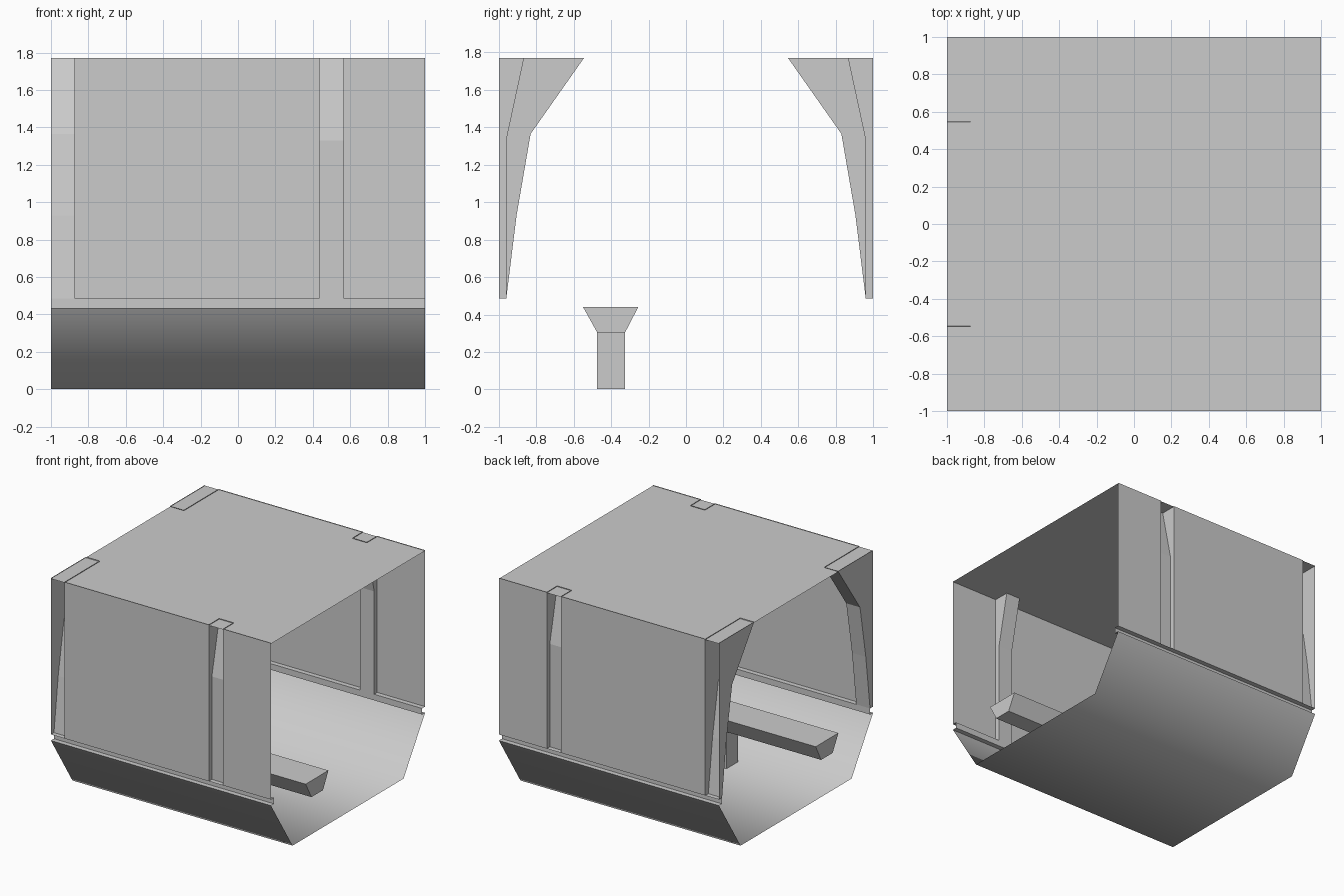
import bpy

if "Cube" in bpy.data.objects:
    bpy.data.objects.remove(bpy.data.objects["Cube"])

TOP, LEDGE, RIM = 1.77, 0.485, 0.435


def make(name, verts, faces, mirror=False, smooth=False):
    mesh = bpy.data.meshes.new(name)
    mesh.from_pydata(verts, [], faces)
    obj = bpy.data.objects.new(name, mesh)
    bpy.context.collection.objects.link(obj)
    if smooth:
        mesh.polygons.foreach_set("use_smooth", [True] * len(mesh.polygons))
    if mirror:
        mod = obj.modifiers.new("mirror", 'MIRROR')
        mod.use_axis = (False, True, False)
        mod.use_mirror_merge = False
    return obj


def sheet(name, profile, x0, x1, closed=False, caps=None, **kw):
    """Sweep a (y, z) profile along x; caps is an optional end outline."""
    n = len(profile)
    verts = [(x, y, z) for x in (x0, x1) for y, z in profile]
    faces = [(i, n + i, n + (i + 1) % n, (i + 1) % n)
             for i in range(n if closed else n - 1)]
    if caps:
        k = len(verts)
        m = len(caps)
        verts += [(x, y, z) for x in (x0, x1) for y, z in caps]
        faces += [tuple(range(k, k + m)), tuple(range(k + 2 * m - 1, k + m - 1, -1))]
    return make(name, verts, faces, **kw)


# Curved-shaded floor trough
sheet("floor", [(-1, RIM), (-0.72, 0), (0.72, 0), (1, RIM)], -1, 1, smooth=True)

# Ceiling sheet, facing down, a hair below the wall tops
zc = TOP - 0.005
sheet("ceiling", [(1, zc), (-1, zc)], -1, 1)

# Wall panels between the ribs, mirrored to the other side
for name, x0, x1 in (("wall_panel_long", -0.875, 0.435), ("wall_panel_short", 0.565, 1)):
    sheet(name, [(-1, TOP), (-1, LEDGE)], x0, x1, mirror=True)

# Inset groove between walls and floor
sheet("wall_groove", [(-1, LEDGE), (-0.96, LEDGE), (-0.96, RIM), (-1, RIM)], -1, 1, mirror=True)

# Ribs: inward faces with side cheeks, hollow from outside
end_rib = [(-0.545, TOP), (-0.83, 1.365), (-0.905, 0.93), (-0.96, LEDGE)]
mid_rib = [(-0.865, TOP), (-0.96, 1.33), (-0.96, LEDGE)]
for name, prof, x0, x1 in (("end_rib", end_rib, -1, -0.875), ("middle_rib", mid_rib, 0.435, 0.565)):
    sheet(name, prof, x0, x1, caps=prof + [(-1, LEDGE), (-1, TOP)], mirror=True)

# Bench beam on a single central leg
beam = [(-0.255, 0.44), (-0.55, 0.44), (-0.475, 0.305), (-0.325, 0.305)]
leg = [(-0.325, 0.305), (-0.475, 0.305), (-0.475, 0.002), (-0.325, 0.002)]
for name, prof, half in (("bench_beam", beam, 1), ("bench_leg", leg, 0.14)):
    prof = prof[::-1]
    sheet(name, prof, -half, half, closed=True, caps=prof)
